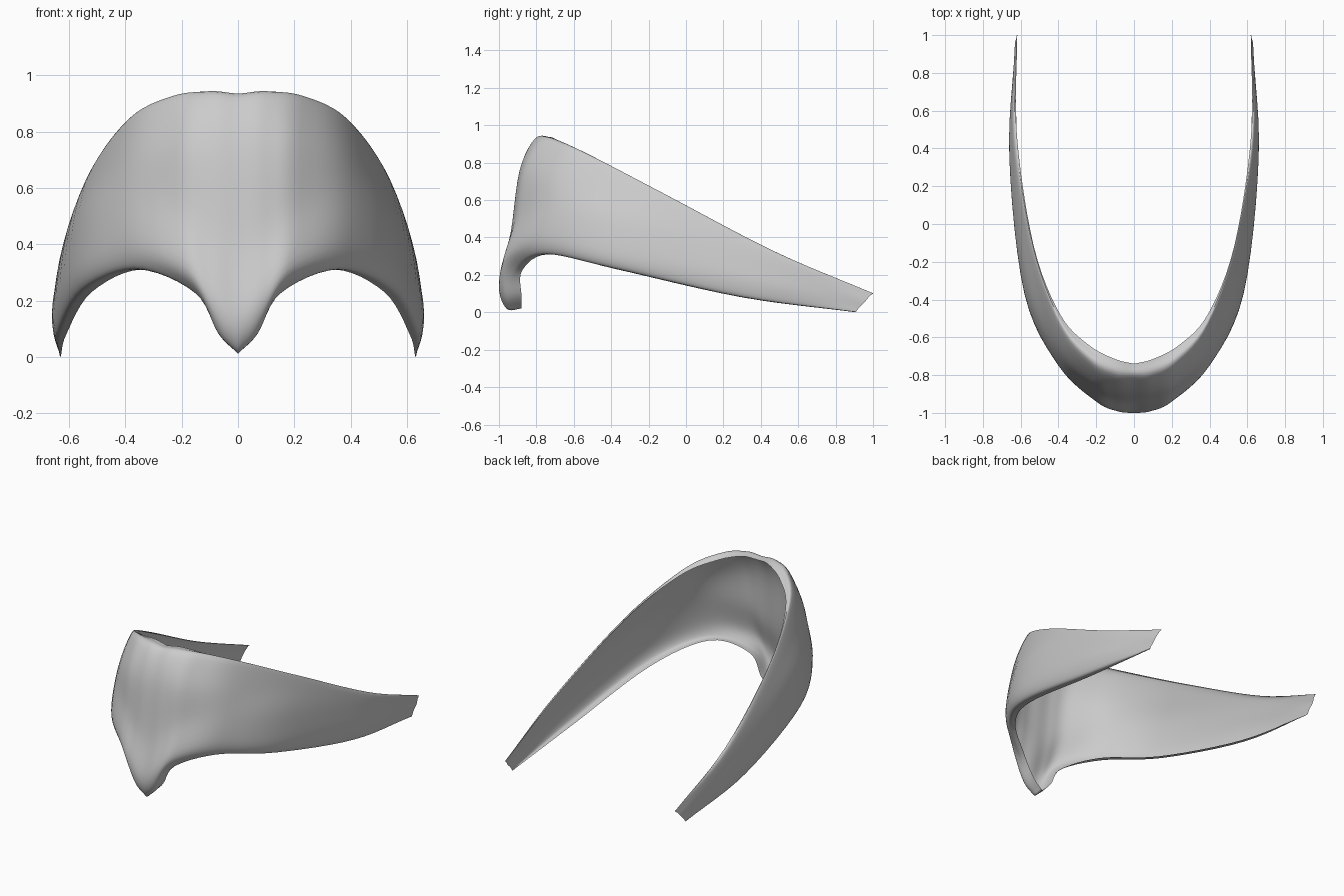
import bpy
import bmesh
from mathutils import Vector

default_cube = bpy.data.objects.get("Cube")
if default_cube:
    bpy.data.objects.remove(default_cube, do_unlink=True)

# Guide rails of the left half, in hundredths, from the front centre to the back tip
lower_lip = [(0, -88, 2), (7, -88, 9), (15, -87.5, 22.5), (34, -73, 31),
             (52, -37, 23), (61, 30, 8), (63, 91, 0)]
lower_fold = [(0, -96, 2), (7, -96.5, 9), (16, -92, 24), (37, -76, 32),
              (56, -39, 24.5), (64.5, 30, 9), (63.3, 91, 0.5)]
bulge = [(0, -100, 15), (9, -99, 22), (20, -94, 33), (40, -75, 40),
         (58, -37, 32), (66, 35, 16), (63, 93, 3)]
middle = [(0, -94, 40), (10, -93, 45), (22, -88, 53), (41, -70, 56),
          (57, -31, 48), (65, 40, 25), (63, 96, 6)]
upper = [(0, -89, 75), (10, -88.5, 76), (22, -84, 76), (40, -64, 72),
         (55, -19, 59), (64, 45, 31), (62.4, 98, 8.5)]
crest = [(0, -81, 92), (10, -80, 93), (23, -73, 92), (39, -54, 84),
         (54, -12, 63), (63, 47, 32.5), (62, 100, 10)]
upper_lip = [(0, -74, 93), (10, -71.5, 93.5), (24, -64, 89.5), (39, -48, 81.5),
             (53, -12, 63), (62, 47, 32.5), (61.8, 100, 10)]


def smooth_path(points, steps, mirrored_start=False):
    """Resample points along a smooth spline that passes through each of them."""
    points = [Vector(p) for p in points]
    before = points[0] * 2 - points[1]
    if mirrored_start:
        before = Vector((-points[1].x, points[1].y, points[1].z))
    after = points[-1] * 2 - points[-2]
    padded = [before] + points + [after]
    path = []
    for p, a, b, n in zip(padded, padded[1:], padded[2:], padded[3:]):
        tangent_a, tangent_b = (b - p) / 2, (n - a) / 2
        for step in range(steps):
            t = step / steps
            blend = t * t * (3 - 2 * t)
            path.append(a.lerp(b, blend)
                        + tangent_a * (t * (1 - t) ** 2)
                        - tangent_b * (t * t * (1 - t)))
    path.append(points[-1])
    return path


def make_material(name, colour):
    material = bpy.data.materials.new(name)
    material.use_nodes = True
    material.diffuse_color = colour
    shader = next(n for n in material.node_tree.nodes if n.type == "BSDF_PRINCIPLED")
    shader.inputs["Base Color"].default_value = colour
    return material


def loft(name, rails, material):
    """Skin a sheet over the rails, rounding it both along and across them."""
    bm = bmesh.new()
    grid = []
    for section in zip(*rails):
        grid.append([bm.verts.new(p / 100) for p in smooth_path(section, 5)])
    for near, far in zip(grid, grid[1:]):
        for j in range(len(near) - 1):
            bm.faces.new((near[j], far[j], far[j + 1], near[j + 1]))
    # Keep the centre seam exactly on the mirror plane
    for vert in grid[0]:
        vert.co.x = 0
    mesh = bpy.data.meshes.new(name)
    bm.to_mesh(mesh)
    bm.free()
    mesh.materials.append(material)
    obj = bpy.data.objects.new(name, mesh)
    bpy.context.collection.objects.link(obj)
    return obj


# Brow guard: a curved sheet with inward lips, mirrored to the right side
soft_rails = [bulge, middle, upper, crest]
all_rails = [lower_lip, lower_fold] + soft_rails + [upper_lip]
paths = [smooth_path(rail, 6, rail in soft_rails) for rail in all_rails]
grey = make_material("light grey", (0.6, 0.6, 0.6, 1))
guard = loft("brow_guard", paths, grey)
mirror = guard.modifiers.new("mirror", "MIRROR")
mirror.use_clip = True
mirror.merge_threshold = 0.0005

# Smooth shading with sharp lips
bpy.ops.object.select_all(action="DESELECT")
guard.select_set(True)
bpy.context.view_layer.objects.active = guard
bpy.ops.object.shade_smooth_by_angle(angle=0.9)
